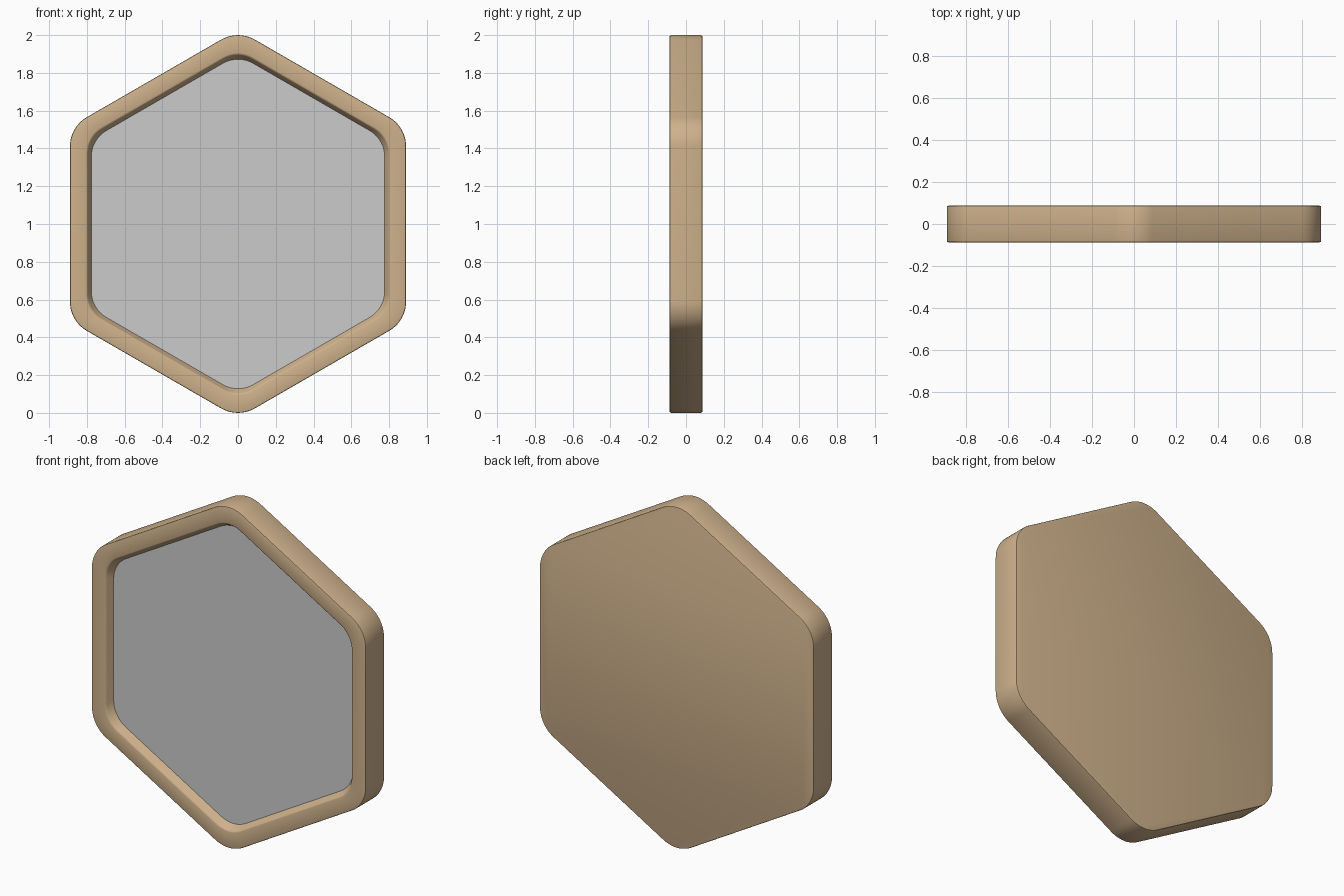
import bpy, bmesh, math

if "Cube" in bpy.data.objects:
    bpy.data.objects.remove(bpy.data.objects["Cube"])

HALF_DEPTH = 0.087
CORNER_STEPS = 10


def hex_ring(bm, apothem, radius, y):
    """Pointy-top hexagon outline with rounded corners, in the xz plane."""
    reach = (apothem - radius) * 2 / math.sqrt(3)
    verts = []
    for k in range(6):
        mid = math.radians(30 + 60 * k + 60)
        for s in range(CORNER_STEPS + 1):
            a = mid - math.pi / 6 + math.pi / 3 * s / CORNER_STEPS
            verts.append(bm.verts.new((reach * math.cos(mid) + radius * math.cos(a), y,
                                       1 + reach * math.sin(mid) + radius * math.sin(a))))
    return verts


def loft(name, sections, color=None):
    """Skin a list of (apothem, corner radius, y) outlines and cap both ends."""
    bm = bmesh.new()
    rings = [hex_ring(bm, *s) for s in sections]
    for r0, r1 in zip(rings, rings[1:]):
        n = len(r0)
        for i in range(n):
            j = (i + 1) % n
            bm.faces.new((r0[i], r0[j], r1[j], r1[i]))
    bm.faces.new(rings[0])
    bm.faces.new(rings[-1])
    bmesh.ops.recalc_face_normals(bm, faces=bm.faces)
    mesh = bpy.data.meshes.new(name)
    bm.to_mesh(mesh)
    bm.free()
    obj = bpy.data.objects.new(name, mesh)
    bpy.context.collection.objects.link(obj)
    if color:
        mat = bpy.data.materials.new(name + "_material")
        mat.diffuse_color = color
        mat.use_nodes = True
        mat.node_tree.nodes["Principled BSDF"].inputs["Base Color"].default_value = mat.diffuse_color
        mesh.materials.append(mat)
    bpy.ops.object.select_all(action='DESELECT')
    obj.select_set(True)
    bpy.context.view_layer.objects.active = obj
    bpy.ops.object.shade_smooth_by_angle(angle=math.radians(50))
    return obj


D = HALF_DEPTH
# Wooden frame: back panel, softened outer edge, front rim, sloped inner wall
loft("frame", [
    (0.882, 0.172, D), (0.888, 0.178, D - 0.002), (0.89, 0.18, D - 0.008),
    (0.89, 0.18, -D + 0.008), (0.888, 0.178, -D + 0.002), (0.882, 0.172, -D),
    (0.805, 0.155, -D), (0.799, 0.155, -D + 0.002), (0.795, 0.155, -D + 0.008),
    (0.779, 0.16, -D + 0.04), (0.773, 0.16, -D + 0.05),
], (0.62, 0.44, 0.26, 1))

# Mirror glass, set back from the rim
loft("mirror_glass", [(0.777, 0.16, -D + 0.049), (0.777, 0.16, -D + 0.044)])
